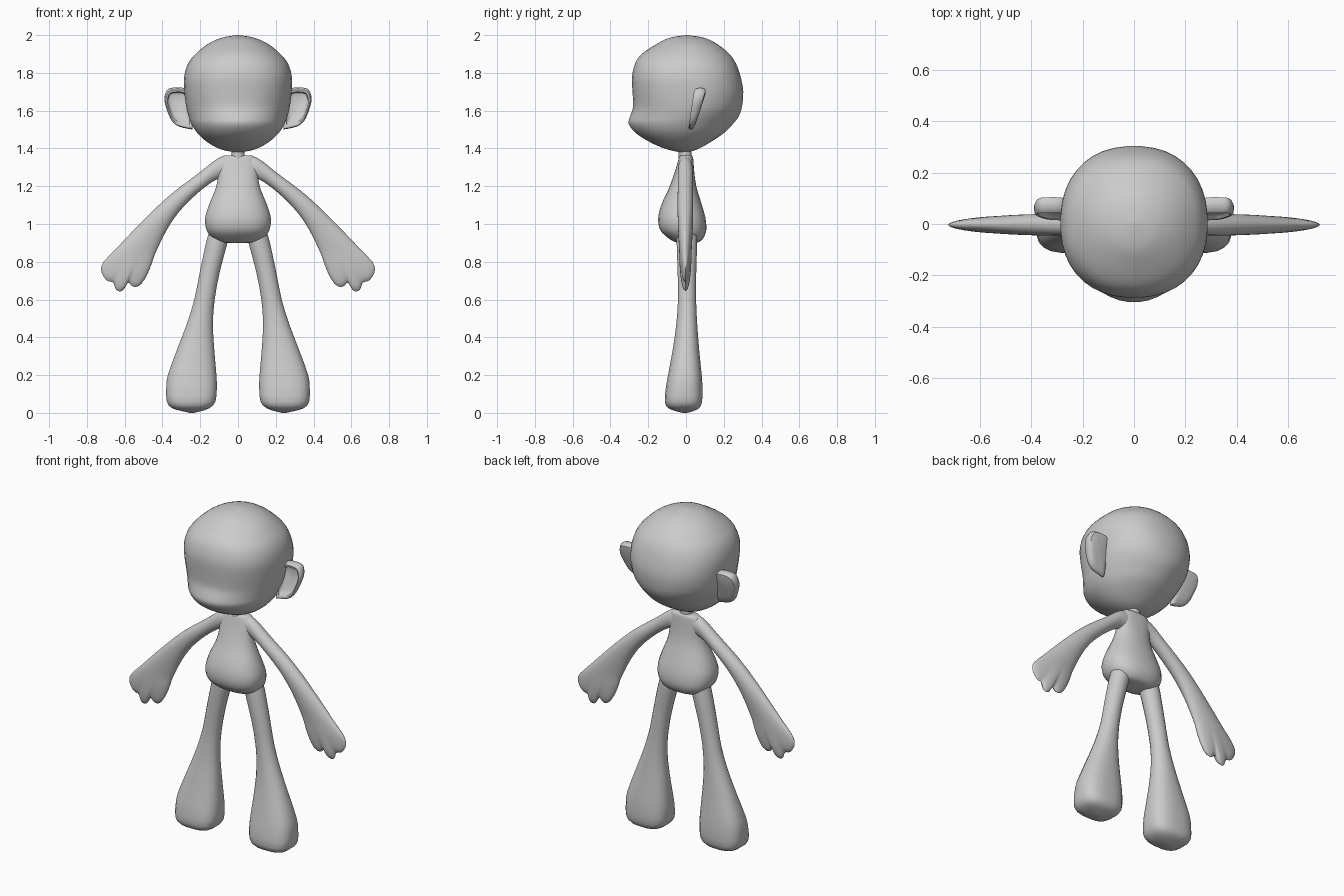
import bpy, bmesh, math
from mathutils import Vector

if "Cube" in bpy.data.objects:
    bpy.data.objects.remove(bpy.data.objects["Cube"])

grey = bpy.data.materials.new("plain grey")
grey.diffuse_color = (0.6, 0.6, 0.6, 1)
grey.use_nodes = True
grey.node_tree.nodes["Principled BSDF"].inputs["Base Color"].default_value = grey.diffuse_color


def smooth_path(keys, steps):
    """Catmull-Rom interpolation of equal-length tuples."""
    out = []
    for i in range(len(keys) - 1):
        a, b = keys[max(i - 1, 0)], keys[i]
        c, d = keys[i + 1], keys[min(i + 2, len(keys) - 1)]
        for k in range(steps):
            t = k / steps
            out.append(tuple(0.5 * (2*q + (r - p)*t + (2*p - 5*q + 4*r - s)*t*t
                                    + (3*q - p - 3*r + s)*t**3)
                             for p, q, r, s in zip(a, b, c, d)))
    return out + [tuple(keys[-1])]


def loft(name, rings, angle=50):
    """Skin a list of closed rings and cap both ends."""
    bm = bmesh.new()
    rows = [[bm.verts.new(p) for p in ring] for ring in rings]
    n = len(rows[0])
    for a, b in zip(rows, rows[1:]):
        for i in range(n):
            bm.faces.new((a[i], a[(i + 1) % n], b[(i + 1) % n], b[i]))
    bm.faces.new(rows[0])
    bm.faces.new(rows[-1])
    bmesh.ops.remove_doubles(bm, verts=bm.verts, dist=0.0004)
    bmesh.ops.recalc_face_normals(bm, faces=bm.faces)
    mesh = bpy.data.meshes.new(name)
    bm.to_mesh(mesh)
    bm.free()
    mesh.materials.append(grey)
    ob = bpy.data.objects.new(name, mesh)
    bpy.context.collection.objects.link(ob)
    bpy.ops.object.select_all(action='DESELECT')
    ob.select_set(True)
    bpy.context.view_layer.objects.active = ob
    bpy.ops.object.shade_smooth_by_angle(angle=math.radians(angle))
    return ob


def mirror(ob, name):
    """Mirrored copy on the other side."""
    mesh = ob.data.copy()
    bm = bmesh.new()
    bm.from_mesh(mesh)
    for v in bm.verts:
        v.co.x *= -1
    bmesh.ops.reverse_faces(bm, faces=bm.faces)
    bm.to_mesh(mesh)
    bm.free()
    bpy.context.collection.objects.link(bpy.data.objects.new(name, mesh))


def power(v, e):
    return math.copysign(abs(v) ** (2 / e), v)


def stack(name, keys, sides, steps, angle=50):
    """Loft of horizontal rings: z, x min, x max, y front, y back, squareness."""
    rings = []
    for z, x0, x1, y0, y1, e in smooth_path(keys, steps):
        ring = []
        for i in range(sides):
            a = 2 * math.pi * (i + 0.5) / sides
            ring.append(((x0 + x1)/2 + (x1 - x0)/2 * power(math.cos(a), e),
                         (y0 + y1)/2 + (y1 - y0)/2 * power(math.sin(a), e), z))
        rings.append(ring)
    return loft(name, rings, angle)


# Head with brow, muzzle and chin
head = [(2.0, .01, 0, 0.01, 2), (1.985, .09, -.09, .10, 2), (1.95, .165, -.16, .17, 2),
        (1.9, .225, -.235, .23, 2.1), (1.85, .265, -.27, .265, 2.2), (1.78, .286, -.287, .29, 2.25),
        (1.7, .285, -.284, .304, 2.25), (1.62, .275, -.281, .297, 2.15), (1.57, .262, -.297, .28, 2),
        (1.53, .247, -.304, .25, 1.95), (1.48, .215, -.265, .20, 2), (1.43, .158, -.185, .125, 2),
        (1.395, .09, -.10, .06, 2), (1.38, .02, -.03, .01, 2)]
stack("head", [(z, -w, w, f, b, e) for z, w, f, b, e in head], 40, 3)

# Neck and pear-shaped torso
stack("neck", [(z, -.036, .036, -.04, .03, 2) for z in (1.34, 1.42)], 12, 1)
torso = [(1.362, .075, -.03, .03, 2.6), (1.35, .09, -.038, .038, 2.6), (1.3, .108, -.052, .042, 2.4),
         (1.24, .108, -.072, .048, 2.3), (1.18, .122, -.095, .06, 2.2), (1.1, .155, -.132, .085, 2.2),
         (1.03, .175, -.148, .104, 2.3), (.97, .168, -.138, .108, 2.4), (.93, .14, -.10, .095, 2.5),
         (.905, .10, -.06, .07, 2.5), (.9, .05, -.03, .03, 2.3)]
stack("torso", [(z, -w, w, f, b, e) for z, w, f, b, e in torso], 28, 3)

# Flared leg ending in a blunt foot
leg = stack("right_leg", [
    (.97, .04, .15, -.05, .06, 2), (.9, .055, .17, -.05, .06, 2), (.75, .095, .202, -.045, .055, 2),
    (.6, .123, .232, -.043, .054, 2), (.47, .132, .272, -.052, .06, 2.1), (.34, .125, .322, -.07, .07, 2.3),
    (.2, .113, .373, -.096, .084, 2.6), (.13, .111, .381, -.108, .088, 2.8), (.06, .118, .378, -.113, .086, 3),
    (.025, .15, .35, -.095, .07, 3), (.008, .2, .29, -.05, .035, 2.5), (0, .235, .255, -.015, .005, 2)],
    20, 2)
mirror(leg, "left_leg")

# Flat arm widening into the hand: upper x z, lower x z, half thickness
arm_keys = [(.04, 1.358, .06, 1.24, .036), (.1, 1.352, .115, 1.235, .038), (.21, 1.268, .2, 1.175, .04),
            (.34, 1.17, .285, 1.095, .041), (.44, 1.08, .345, 1.02, .041), (.54, .98, .395, .935, .038),
            (.64, .875, .44, .84, .033)]
# Fingertip outline from the upper edge to the lower edge
tips = smooth_path([(.66, .855), (.715, .795), (.725, .755), (.712, .722), (.69, .698), (.66, .69),
                    (.648, .655), (.628, .643), (.605, .652), (.582, .69), (.562, .672), (.54, .667),
                    (.515, .68), (.49, .715), (.468, .76), (.445, .825)], 6)
SIDES = 64
rings = []
for ux, uz, lx, lz, h in smooth_path(arm_keys, 3):
    ring = []
    for i in range(SIDES):
        a = 2 * math.pi * i / SIDES
        t = (1 - math.cos(a)) / 2
        ring.append((ux + (lx - ux)*t, -.003 + h * math.sin(a), uz + (lz - uz)*t))
    rings.append(ring)
wrist = arm_keys[-1]
for u in (.2, .4, .6, .75, .87, .95, 1):
    ring = []
    for i in range(SIDES):
        a = 2 * math.pi * i / SIDES
        # even spacing toward the tips so that every finger is resolved
        t0 = (1 - math.cos(a)) / 2
        te = 1 - abs(1 - 2 * i / SIDES)
        t = t0 + (te - t0) * u
        f = t * (len(tips) - 1)
        k = min(int(f), len(tips) - 2)
        p = Vector(tips[k]).lerp(Vector(tips[k + 1]), f - k)
        w = Vector((wrist[0], wrist[1])).lerp(Vector((wrist[2], wrist[3])), t)
        q = w.lerp(p, u)
        h = .033 * (1 - u ** 3) ** 0.5 * (1 - .15 * u)
        ring.append((q.x, -.003 + h * power(math.sin(a), 2 + 1.5 * u), q.y))
    rings.append(ring)
mirror(loft("right_arm", rings, 60), "left_arm")

# Dished ear: outline rings scaled about the middle, pushed back and forward
outline = smooth_path([(.24, 1.5), (.31, 1.515), (.35, 1.545), (.375, 1.6), (.39, 1.66), (.375, 1.71),
                       (.34, 1.722), (.28, 1.718), (.255, 1.68), (.24, 1.6), (.24, 1.5)], 3)[:-1]
cx, cz = .318, 1.62
rings = []
for s, push in [(.02, .03), (.6, .03), (.88, .024), (.98, .01), (1, -.004), (.96, -.022),
                (.88, -.029), (.78, -.026), (.72, -.01), (.5, 0), (.02, .002)]:
    ring = []
    for x, z in outline:
        z2 = cz + (z - cz) * s
        k = min(1.15, max(.55, 1 + (z2 - 1.66) * 3))
        ring.append((cx + (x - cx) * s, .055 + .24 * (z2 - cz) + push * k, z2))
    rings.append(ring)
mirror(loft("right_ear", rings, 45), "left_ear")
